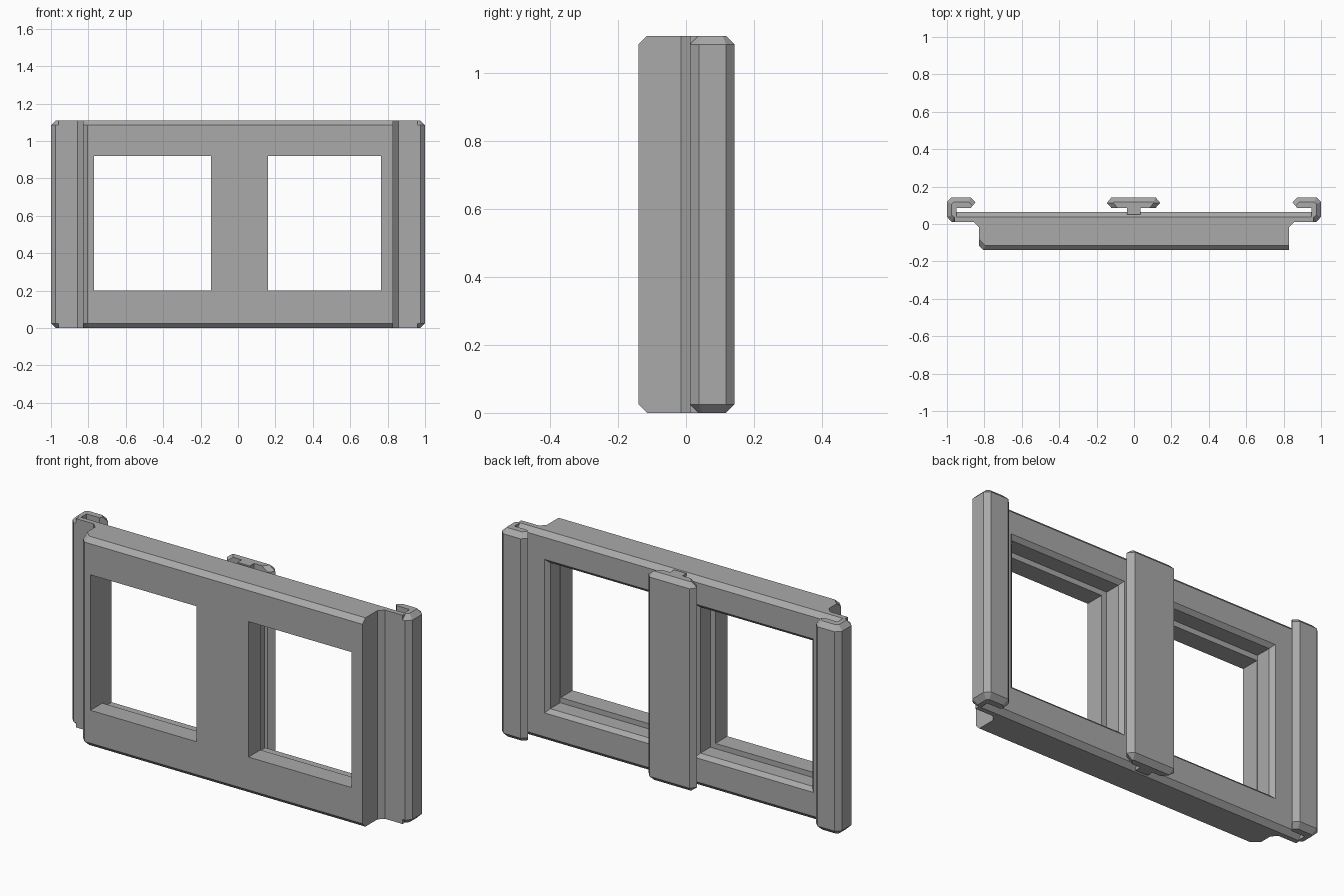
import bpy
import bmesh

HEIGHT = 1.11
CHAMFER = 0.025

if "Cube" in bpy.data.objects:
    bpy.data.objects.remove(bpy.data.objects["Cube"], do_unlink=True)

grey = bpy.data.materials.new("plain grey")
grey.use_nodes = True
colour = (0.4, 0.4, 0.4, 1)
grey.diffuse_color = colour
grey.node_tree.nodes["Principled BSDF"].inputs["Base Color"].default_value = colour


def make_object(name, bm):
    bmesh.ops.recalc_face_normals(bm, faces=bm.faces)
    mesh = bpy.data.meshes.new(name)
    bm.to_mesh(mesh)
    bm.free()
    mesh.materials.append(grey)
    obj = bpy.data.objects.new(name, mesh)
    bpy.context.scene.collection.objects.link(obj)
    return obj


def prism(name, outline, is_chamfered):
    """Extrude a plan outline upward, then chamfer the chosen end edges."""
    bm = bmesh.new()
    base = bm.faces.new([bm.verts.new((x, y, 0)) for x, y in outline])
    top = bmesh.ops.extrude_face_region(bm, geom=[base])["geom"]
    for v in top:
        if isinstance(v, bmesh.types.BMVert):
            v.co.z = HEIGHT
    bmesh.ops.recalc_face_normals(bm, faces=bm.faces)
    chosen = []
    for e in bm.edges:
        a, b = e.verts
        if abs(a.co.z - b.co.z) < 0.001 and is_chamfered((a.co + b.co) / 2):
            chosen.append(e)
    bmesh.ops.bevel(bm, geom=chosen, offset=CHAMFER, offset_type="OFFSET",
                    segments=1, profile=0.5, affect="EDGES", clamp_overlap=True)
    return make_object(name, bm)


def window_cutter(name, sections):
    """Loft rectangles (y, x0, x1, z0, z1) into a stepped opening."""
    bm = bmesh.new()
    rings = [[bm.verts.new(p) for p in
              ((x0, y, z0), (x1, y, z0), (x1, y, z1), (x0, y, z1))]
             for y, x0, x1, z0, z1 in sections]
    for r, s in zip(rings, rings[1:]):
        for i in range(4):
            j = (i + 1) % 4
            bm.faces.new((r[i], r[j], s[j], s[i]))
    bm.faces.new(rings[0])
    bm.faces.new(rings[-1])
    obj = make_object(name, bm)
    obj.hide_render = True
    return obj


# Main frame: thick front block with a thinner flange behind it
frame = prism("window_frame", [
    (-0.805, -0.14), (0.83, -0.14), (0.83, -0.015), (0.857, 0.012),
    (0.96, 0.012), (0.96, 0.063), (-0.96, 0.063), (-0.96, 0.012),
    (-0.857, 0.012), (-0.83, -0.015), (-0.83, -0.115)],
    lambda m: m.y < -0.12 or m.y > 0.06)

# Two openings, each stepped wider behind and flared at the back
cutters = []
for side, inner, outer in ((-1, 0.145, 0.77), (1, 0.16, 0.765)):
    sections = []
    for y, grow_in, grow_out, grow_z in (
            (-0.3, 0, 0, 0), (-0.04, 0, 0, 0), (-0.04, 0.03, 0.003, 0.028),
            (0.043, 0.03, 0.003, 0.028), (0.063, 0.05, 0.023, 0.048),
            (0.083, 0.05, 0.023, 0.048)):
        xs = sorted((side * (inner - grow_in), side * (outer + grow_out)))
        sections.append((y, *xs, 0.2 - grow_z, 0.92 + grow_z))
    cutter = window_cutter("window_cutter", sections)
    mod = frame.modifiers.new("window", "BOOLEAN")
    mod.operation = "DIFFERENCE"
    mod.solver = "EXACT"
    mod.object = cutter
    cutters.append(cutter)

# Keep the cut result and drop the cutters
depsgraph = bpy.context.evaluated_depsgraph_get()
cut_mesh = bpy.data.meshes.new_from_object(frame.evaluated_get(depsgraph))
frame.modifiers.clear()
frame.data = cut_mesh
for cutter in cutters:
    bpy.data.objects.remove(cutter, do_unlink=True)

# Hooked clips on both ends
hook = [(0.95, 0.012), (0.975, 0.012), (1.0, 0.038), (1.0, 0.118),
        (0.975, 0.143), (0.873, 0.143), (0.847, 0.117), (0.873, 0.085),
        (0.95, 0.085)]
for name, side in (("left_clip", 1), ("right_clip", -1)):
    prism(name, [(side * x, y) for x, y in hook],
          lambda m: abs(m.x) > 0.97 or m.y > 0.12 or m.y < 0.02)

# T-shaped rail on the middle of the back
prism("centre_rail", [
    (-0.038, 0.05), (0.034, 0.05), (0.034, 0.085), (0.115, 0.085),
    (0.14, 0.113), (0.115, 0.143), (-0.12, 0.143), (-0.145, 0.113),
    (-0.12, 0.085), (-0.038, 0.085)],
    lambda m: m.y > 0.09)
